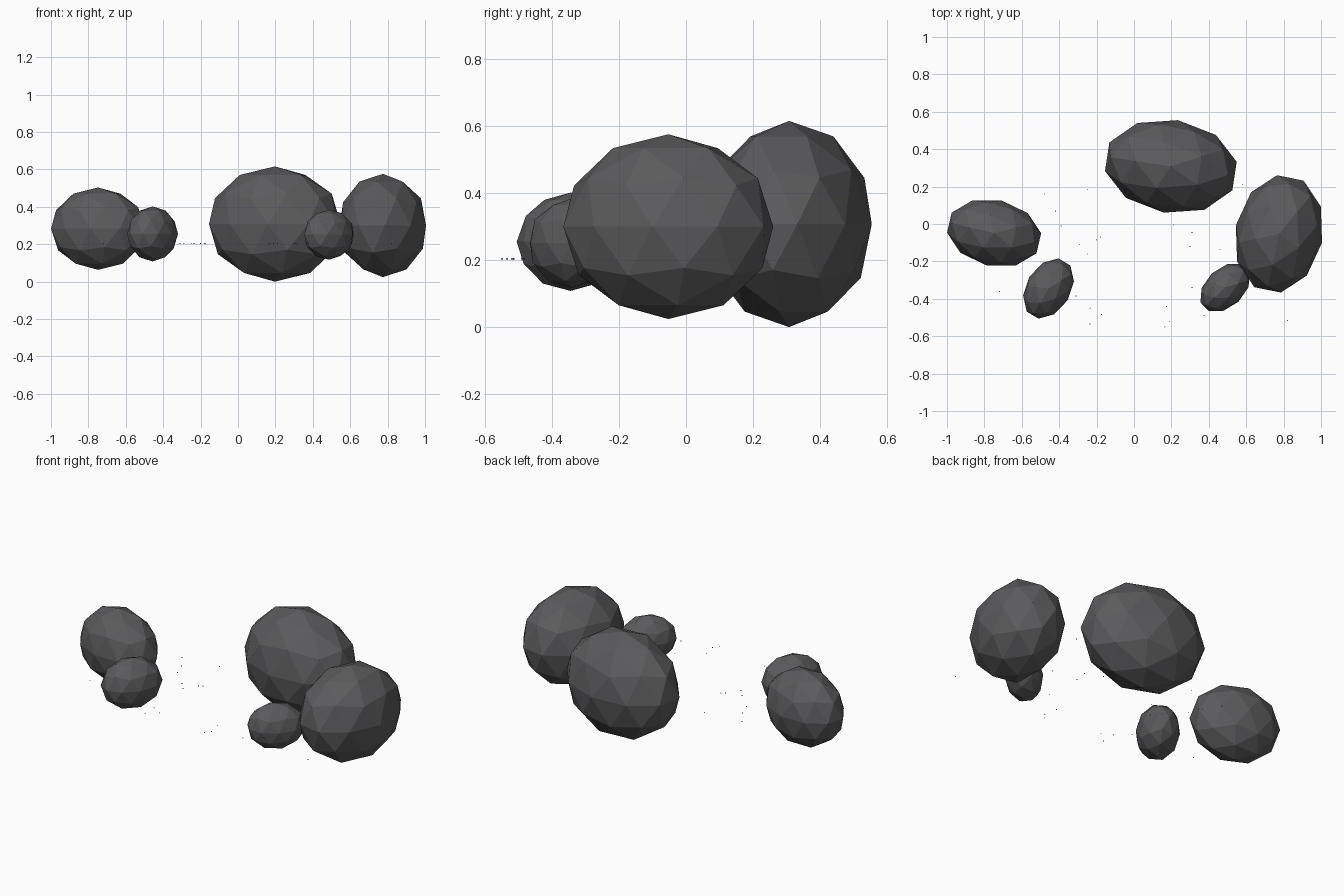
import bpy, bmesh, math
from mathutils import Matrix, Vector

if "Cube" in bpy.data.objects:
    bpy.data.objects.remove(bpy.data.objects["Cube"])

stone = bpy.data.materials.new("dark grey stone")
stone.diffuse_color = (0.105, 0.105, 0.11, 1)
stone.use_nodes = True
stone.node_tree.nodes["Principled BSDF"].inputs["Base Color"].default_value = stone.diffuse_color


def finish(bm, name):
    me = bpy.data.meshes.new(name)
    bm.to_mesh(me)
    bm.free()
    me.materials.append(stone)
    ob = bpy.data.objects.new(name, me)
    bpy.context.collection.objects.link(ob)
    return ob


def rock(name, centre, radii, turn):
    """Flat-faced boulder: a stretched icosphere turned about z."""
    bm = bmesh.new()
    m = (Matrix.Translation(centre) @ Matrix.Rotation(math.radians(turn), 4, 'Z')
         @ Matrix.Diagonal((*radii, 1)))
    bmesh.ops.create_icosphere(bm, subdivisions=2, radius=1, matrix=m)
    return finish(bm, name)


# Five boulders
rock("back_boulder", (0.197, 0.308, 0.308), (0.362, 0.250, 0.308), 171.4)
rock("right_boulder", (0.775, -0.053, 0.300), (0.321, 0.235, 0.276), -101.5)
rock("left_boulder", (-0.748, -0.048, 0.283), (0.258, 0.178, 0.220), 167)
rock("left_small_rock", (-0.457, -0.345, 0.255), (0.174, 0.120, 0.147), -121)
rock("right_small_rock", (0.487, -0.340, 0.251), (0.158, 0.104, 0.134), -137)

# Tiny grit grains between the boulders, all at one height
grains = [(-.48, .16), (-.25, .185), (-.42, .07), (-.39, -.01), (-.20, -.085), (-.18, -.07),
          (-.29, -.11), (-.25, -.16), (-.72, -.36), (-.31, -.385), (-.235, -.45), (-.175, -.485),
          (-.235, -.535), (.21, -.005), (.31, -.045), (.30, -.12), (.46, -.135), (.58, .21),
          (.31, -.34), (.175, -.44), (.19, -.52), (.165, -.55), (.375, -.49), (.82, -.515)]
bm = bmesh.new()
for x, y in grains:
    bmesh.ops.create_icosphere(bm, subdivisions=1, radius=0.003,
                               matrix=Matrix.Translation((x, y, 0.204)))
finish(bm, "grit")
